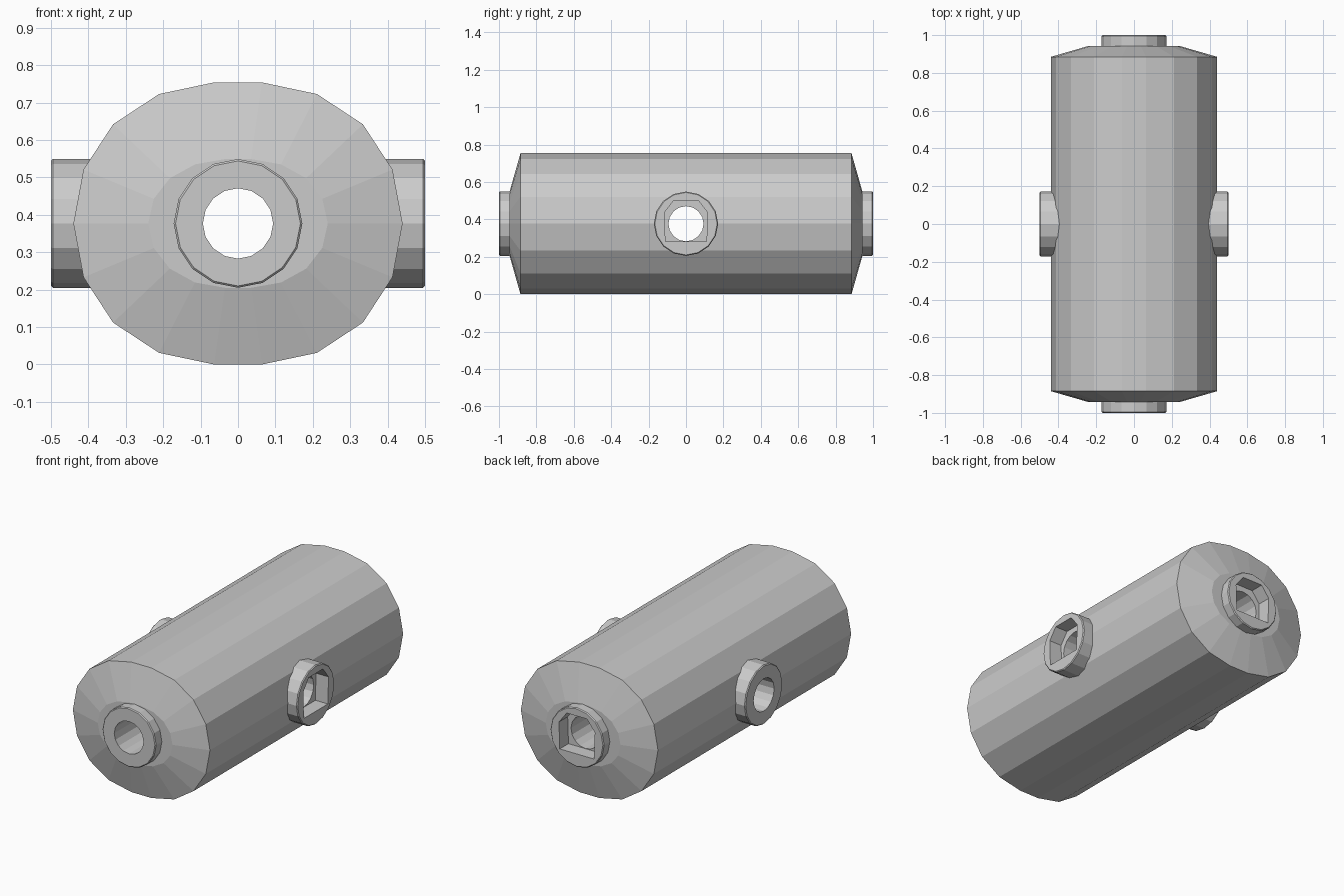
import bpy, bmesh, math
from mathutils import Matrix

if "Cube" in bpy.data.objects:
    bpy.data.objects.remove(bpy.data.objects["Cube"])

CZ = 0.377  # height of both bore axes


def loft(name, loops, matrix=Matrix()):
    """Closed solid skinned through loops with equal point counts."""
    bm = bmesh.new()
    rings = [[bm.verts.new(p) for p in lp] for lp in loops]
    n = len(rings[0])
    for a, b in zip(rings, rings[1:]):
        for i in range(n):
            j = (i + 1) % n
            bm.faces.new((a[i], a[j], b[j], b[i]))
    bm.faces.new(rings[0])
    bm.faces.new(rings[-1])
    bm.transform(matrix)
    bmesh.ops.recalc_face_normals(bm, faces=bm.faces)
    me = bpy.data.meshes.new(name)
    bm.to_mesh(me)
    bm.free()
    ob = bpy.data.objects.new(name, me)
    bpy.context.collection.objects.link(ob)
    return ob


def circle(r, y, n=16):
    return [(r * math.cos(2 * math.pi * i / n), y, r * math.sin(2 * math.pi * i / n))
            for i in range(n)]


def frame(deg):
    """Local +y points outwards, turned about z and lifted to the bore axis."""
    return Matrix.Translation((0, 0, CZ)) @ Matrix.Rotation(math.radians(deg), 4, 'Z')


# tank body: 18-sided oval with sloped ends
q = [(0.44, 0), (0.413, 0.144), (0.334, 0.265), (0.211, 0.346), (0.064, 0.377)]
top = q + [(-x, z) for x, z in reversed(q)]
oval = top + [(x, -z) for x, z in reversed(top[1:-1])]


def body_loop(y, sx, sz):
    return [(x * sx, y, z * sz) for x, z in oval]


ex, ez = 0.24 / 0.44, 0.172 / 0.377
body = loft("tank_body", [body_loop(-0.943, ex, ez), body_loop(-0.885, 1, 1),
                          body_loop(0.885, 1, 1), body_loop(0.943, ex, ez)], frame(0))

# four short collars with a slight bevel on the outer rim
parts = [body]
for name, deg, end in (("front_collar", 180, 1.0), ("back_collar", 0, 1.0),
                       ("right_collar", -90, 0.5), ("left_collar", 90, 0.5)):
    parts.append(loft(name, [circle(0.172, end - 0.12), circle(0.172, end - 0.005),
                             circle(0.167, end)], frame(deg)))

# cutters: round through-bores, and flat-bottomed sockets at back and right
D = [(-0.11, -0.095), (0.11, -0.095), (0.115, 0.06), (0.065, 0.125),
     (-0.065, 0.125), (-0.115, 0.06)]
cutters = []
for label, deg, end in (("long", 0, 1.0), ("cross", -90, 0.5)):
    cutters.append(loft(label + "_bore_cutter",
                        [circle(0.094, -end - 0.1), circle(0.094, end + 0.1)], frame(deg)))
    cutters.append(loft(label + "_socket_cutter",
                        [[(x, y, z) for x, z in D] for y in (end - 0.08, end + 0.1)], frame(deg)))

for c in cutters:
    c.hide_render = True
    c.display_type = 'WIRE'
    for p in parts:
        m = p.modifiers.new(c.name, 'BOOLEAN')
        m.operation = 'DIFFERENCE'
        m.solver = 'EXACT'
        m.object = c
